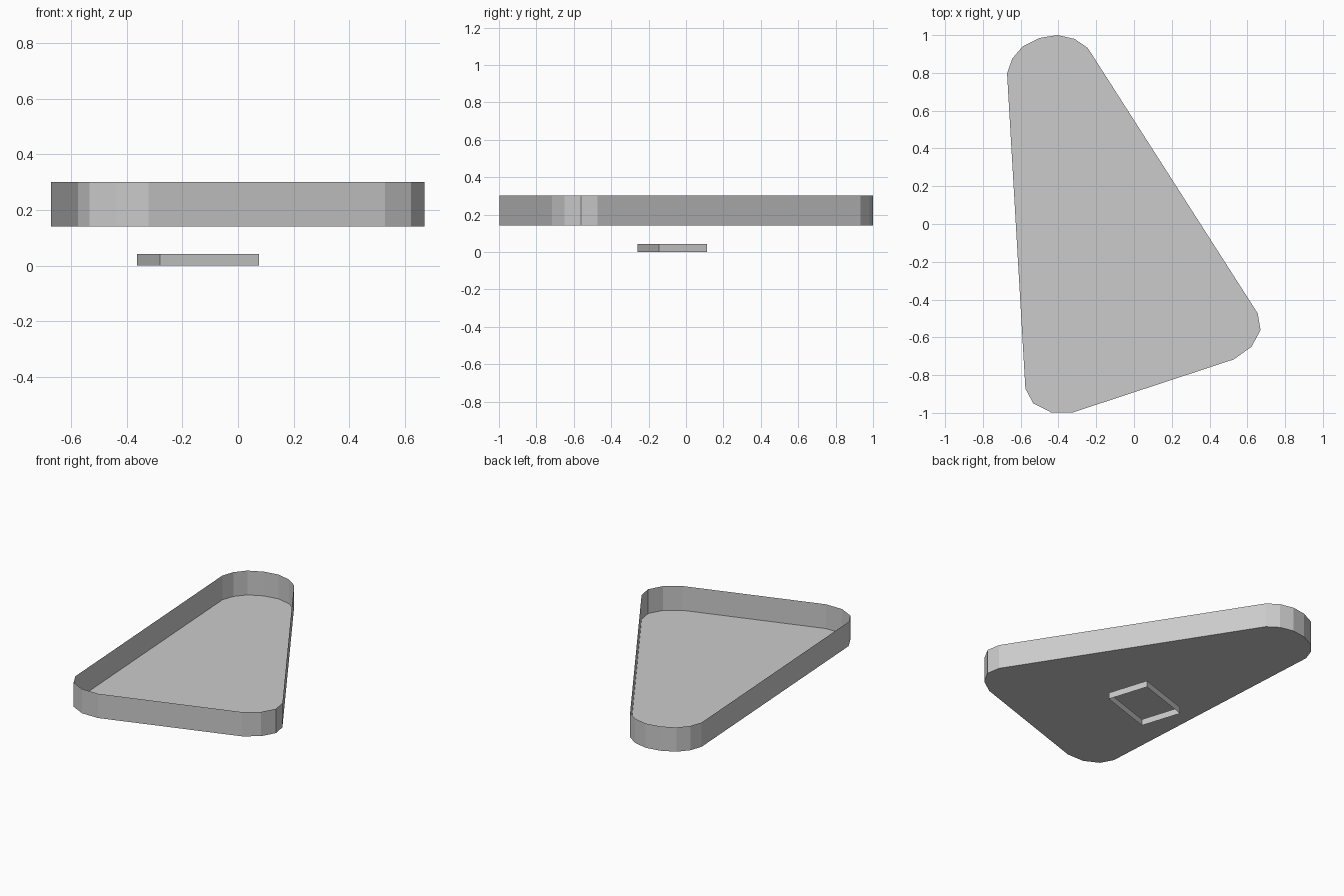
import bpy
import bmesh
from mathutils import Vector

cube = bpy.data.objects.get("Cube")
if cube:
    bpy.data.objects.remove(cube, do_unlink=True)

grey = bpy.data.materials.new("plain_grey")
grey.use_nodes = True
colour = (0.6, 0.6, 0.6, 1.0)
grey.diffuse_color = colour
grey.node_tree.nodes["Principled BSDF"].inputs["Base Color"].default_value = colour


def thin_wall(name, outline, bottom, top, floor):
    """Raise a thin wall along a closed outline, with or without a floor."""
    bm = bmesh.new()
    low = [bm.verts.new((x, y, bottom)) for x, y in outline]
    base = bm.faces.new(low)
    result = bmesh.ops.extrude_edge_only(bm, edges=list(base.edges))
    raised = [v for v in result["geom"] if isinstance(v, bmesh.types.BMVert)]
    bmesh.ops.translate(bm, verts=raised, vec=(0, 0, top - bottom))
    bmesh.ops.recalc_face_normals(bm, faces=bm.faces)
    # Outward walls go with a downward-facing floor
    base.normal_update()
    if base.normal.z > 0:
        bmesh.ops.reverse_faces(bm, faces=bm.faces)
    if not floor:
        bmesh.ops.delete(bm, geom=[base], context="FACES_ONLY")
    mesh = bpy.data.meshes.new(name)
    bm.to_mesh(mesh)
    bm.free()
    mesh.materials.append(grey)
    obj = bpy.data.objects.new(name, mesh)
    bpy.context.collection.objects.link(obj)
    return obj


# Three rounded corners of the tray, anticlockwise
back_corner = [(-0.245, 0.932), (-0.315, 0.98), (-0.405, 1.0), (-0.5, 0.985),
               (-0.59, 0.94), (-0.645, 0.875), (-0.672, 0.797)]
front_corner = [(-0.575, -0.872), (-0.533, -0.95), (-0.44, -0.997), (-0.322, -0.997)]
left_corner = [(0.528, -0.717), (0.622, -0.65), (0.67, -0.562), (0.655, -0.473)]
thin_wall("tray", back_corner + front_corner + left_corner, 0.141, 0.301, True)

# Open rectangular collar below the tray, slightly turned
corner = Vector((-0.28, -0.26))
long_side = Vector((0.355, 0.115))
short_side = Vector((-0.082, 0.257))
collar = [corner, corner + long_side, corner + long_side + short_side, corner + short_side]
thin_wall("base_collar", collar, 0.0, 0.042, False)
